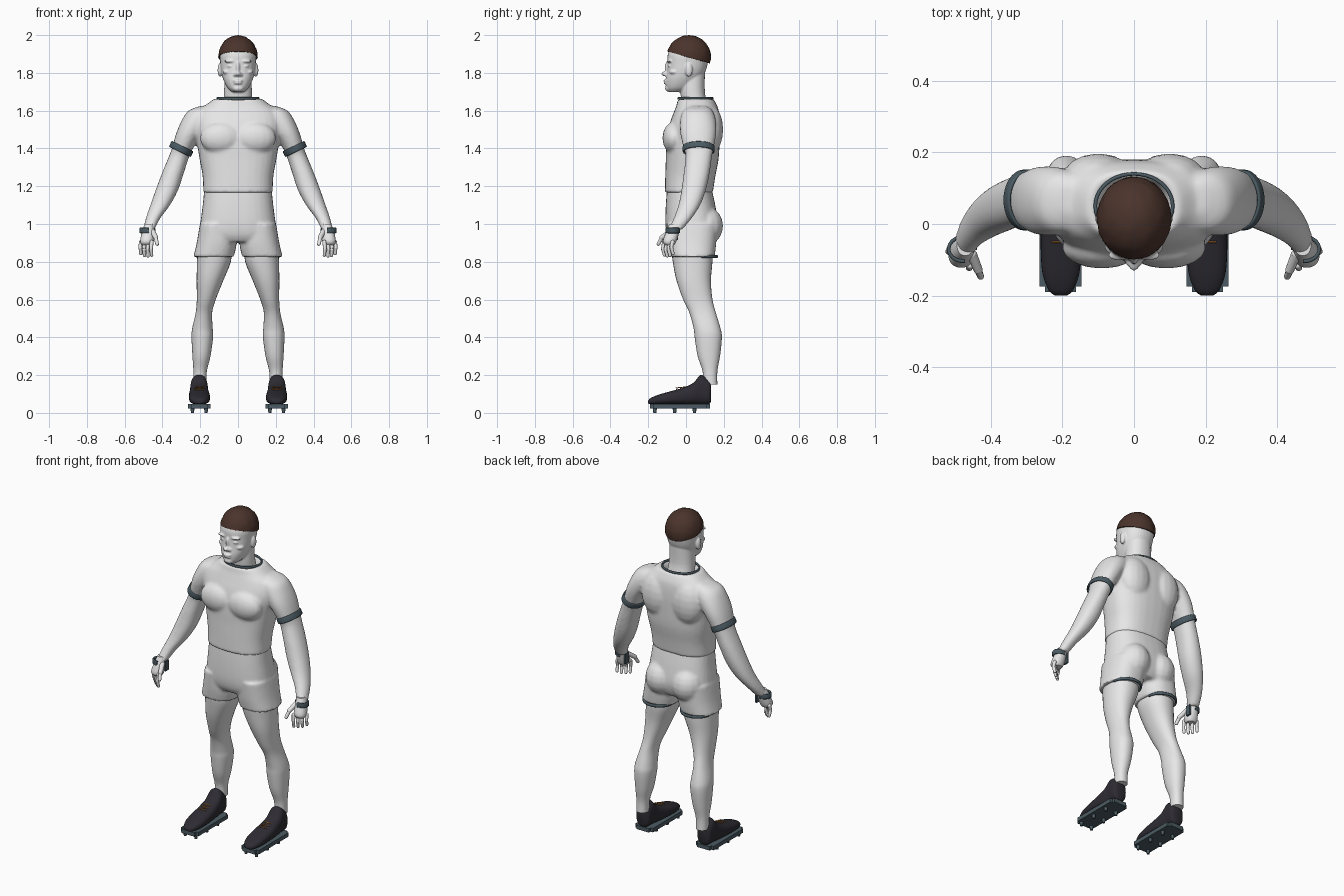
import bpy, bmesh, math, random
from mathutils import Matrix, Vector

if "Cube" in bpy.data.objects:
    bpy.data.objects.remove(bpy.data.objects["Cube"])
random.seed(4)


def material(name, r, g, b):
    m = bpy.data.materials.new(name)
    m.use_nodes = True
    m.diffuse_color = (r, g, b, 1)
    node = next(n for n in m.node_tree.nodes if n.type == 'BSDF_PRINCIPLED')
    node.inputs["Base Color"].default_value = (r, g, b, 1)
    return m


GREY = material("pale_grey", 0.8, 0.8, 0.8)
BROWN = material("dark_brown", 0.07, 0.034, 0.025)
BLACK = material("shoe_black", 0.027, 0.025, 0.033)
SLATE = material("slate_trim", 0.07, 0.105, 0.125)
TAN = material("lace_tan", 0.42, 0.17, 0.035)


def finish(bm, name, mat, smooth=True, voxel=0, relax=3):
    """Turn a bmesh into an object, optionally fused into one skin."""
    bmesh.ops.recalc_face_normals(bm, faces=bm.faces)
    mesh = bpy.data.meshes.new(name)
    bm.to_mesh(mesh)
    bm.free()
    mesh.materials.append(mat)
    for p in mesh.polygons:
        p.use_smooth = smooth
    if smooth:
        mesh.set_sharp_from_angle(angle=math.radians(50))
    ob = bpy.data.objects.new(name, mesh)
    bpy.context.collection.objects.link(ob)
    if voxel:
        r = ob.modifiers.new("fuse", 'REMESH')
        r.mode, r.voxel_size, r.use_smooth_shade = 'VOXEL', voxel, True
        s = ob.modifiers.new("relax", 'SMOOTH')
        s.factor, s.iterations = 0.5, relax
    return ob


def loft(bm, sections, s=1, power=2.2, axis='z', n=32, steps=4):
    """Skin rounded rings; each section is (along, a_min, a_max, b_min, b_max)."""
    sec = [sections[0]] + list(sections) + [sections[-1]]
    rows = []
    for i in range(1, len(sec) - 2):
        for k in range(steps):
            t = k / steps
            rows.append([0.5 * (2 * q + (r - p) * t + (2 * p - 5 * q + 4 * r - w) * t * t
                                + (3 * q - p - 3 * r + w) * t ** 3)
                         for p, q, r, w in zip(*sec[i - 1:i + 3])])
    rows.append(sections[-1])
    rings = []
    for h, a0, a1, b0, b1 in rows:
        ring = []
        for k in range(n):
            c, d = math.cos(math.tau * k / n), math.sin(math.tau * k / n)
            a = (a0 + a1) / 2 + (a1 - a0) / 2 * math.copysign(abs(c) ** (2 / power), c)
            b = (b0 + b1) / 2 + (b1 - b0) / 2 * math.copysign(abs(d) ** (2 / power), d)
            ring.append(bm.verts.new((s * a, b, h) if axis == 'z' else (s * a, h, b)))
        rings.append(ring)
    for lo, hi in zip(rings, rings[1:]):
        for k in range(n):
            bm.faces.new((lo[k], lo[k - 1], hi[k - 1], hi[k]))
    bm.faces.new(rings[0])
    bm.faces.new(rings[-1])


def sym(rows):
    return [(z, -x, x, f, b) for z, x, f, b in rows]


def blob(bm, centre, radii, seg=16):
    bmesh.ops.create_uvsphere(bm, u_segments=seg, v_segments=seg // 2 + 2, radius=1,
                              matrix=Matrix.Translation(centre) @ Matrix.Diagonal((*radii, 1)))


def bone(bm, p, q, r):
    p, q = Vector(p), Vector(q)
    rot = (q - p).to_track_quat('Z', 'Y').to_matrix().to_4x4()
    bmesh.ops.create_cone(bm, cap_ends=True, segments=12, radius1=r, radius2=r * 0.9,
                          depth=(q - p).length, matrix=Matrix.Translation((p + q) / 2) @ rot)
    blob(bm, p, (r, r, r), 12)
    blob(bm, q, (r * 0.9,) * 3, 12)


def box(bm, centre, size):
    bmesh.ops.create_cube(bm, size=1, matrix=Matrix.Translation(centre) @ Matrix.Diagonal((*size, 1)))


def trim(name, centre, rx, ry, height, thick, start=0, end=360, tilt=0):
    """Elliptical band or part band."""
    cu = bpy.data.curves.new(name, 'CURVE')
    cu.dimensions, cu.extrude, cu.bevel_depth, cu.bevel_resolution = '3D', height, thick, 2
    cu.use_fill_caps = True
    sp = cu.splines.new('POLY')
    n = 40
    sp.points.add(n - 1)
    full = end - start == 360
    sp.use_cyclic_u = full
    for k, pt in enumerate(sp.points):
        a = math.radians(start + (end - start) * k / (n if full else n - 1))
        pt.co = (rx * math.cos(a), ry * math.sin(a), 0, 1)
    cu.materials.append(SLATE)
    ob = bpy.data.objects.new(name, cu)
    ob.location, ob.rotation_euler = centre, (0, tilt, 0)
    bpy.context.collection.objects.link(ob)


# Shirt: chest, open collar, shoulders, sleeves and arms fused into one skin
bm = bmesh.new()
loft(bm, sym([(1.165, .184, -.112, .142), (1.25, .187, -.11, .155), (1.34, .203, -.107, .172),
              (1.43, .218, -.105, .178), (1.52, .235, -.09, .18), (1.59, .22, -.065, .175),
              (1.63, .17, -.05, .163), (1.665, .112, -.038, .137), (1.6, .085, -.01, .11)]), power=2.5)
for s in (1, -1):
    loft(bm, [(1.625, .15, .2, .03, .11), (1.6, .12, .262, -.015, .14), (1.55, .14, .297, -.03, .158),
              (1.48, .19, .327, -.03, .16), (1.4, .238, .35, -.012, .146), (1.36, .257, .365, -.002, .138),
              (1.27, .287, .402, -.012, .125), (1.18, .317, .436, -.024, .105),
              (1.1, .36, .464, -.04, .075), (1.03, .412, .488, -.065, .03),
              (.97, .442, .502, -.095, -.02)], s)
    blob(bm, (s * .09, -.065, 1.455), (.112, .06, .085))      # pectoral
    blob(bm, (s * .1, .13, 1.5), (.1, .067, .13))             # shoulder blade
finish(bm, "shirt_and_arms", GREY, voxel=.009, relax=5)
trim("collar_trim", (0, .05, 1.665), .108, .09, .002, .005)

# Shorts: hips, seat and two short legs
bm = bmesh.new()
loft(bm, sym([(1.19, .178, -.1, .135), (1.1, .187, -.107, .155), (1, .2, -.109, .17),
              (.94, .205, -.1, .16), (.905, .19, -.08, .14)]), power=2.5)
for s in (1, -1):
    loft(bm, [(1, .02, .202, -.1, .165), (.9, .008, .219, -.092, .16), (.826, .022, .236, -.08, .152)],
         s, power=2.4)
    blob(bm, (s * .088, .1, .99), (.095, .097, .105))         # seat
finish(bm, "shorts", GREY, voxel=.009, relax=4)

# Neck and head with facial features
bm = bmesh.new()
loft(bm, sym([(1.58, .085, 0, .12), (1.64, .078, -.02, .112), (1.7, .074, -.03, .1),
              (1.8, .07, -.03, .1)]))
loft(bm, sym([(1.698, .03, -.09, -.02), (1.72, .055, -.104, .03), (1.76, .076, -.107, .07),
              (1.8, .088, -.102, .1), (1.85, .094, -.098, .115), (1.9, .095, -.096, .12),
              (1.95, .077, -.07, .1), (1.982, .035, -.012, .05)]), power=2.25)
blob(bm, (0, -.108, 1.795), (.016, .023, .013))               # nose tip
blob(bm, (0, -.099, 1.828), (.01, .014, .034))                # nose bridge
blob(bm, (0, -.107, 1.759), (.026, .013, .006))               # lips
blob(bm, (0, -.106, 1.746), (.022, .013, .007))
blob(bm, (0, -.091, 1.718), (.03, .02, .018))                 # chin
for s in (1, -1):
    blob(bm, (s * .015, -.104, 1.79), (.01, .013, .009))      # nostril
    blob(bm, (s * .041, -.087, 1.862), (.033, .015, .008))    # brow
    blob(bm, (s * .04, -.083, 1.836), (.018, .014, .007))     # eye
    blob(bm, (s * .057, -.06, 1.805), (.025, .028, .014))     # cheekbone
    blob(bm, (s * .096, .015, 1.815), (.012, .02, .036))      # ear
finish(bm, "head", GREY, voxel=.005, relax=2)

# Close-cropped hair: a rough cap cut along the hairline
bm = bmesh.new()
bmesh.ops.create_icosphere(bm, subdivisions=4, radius=1, matrix=Matrix.Translation((0, .015, 1.885))
                           @ Matrix.Diagonal((.104, .117, .114, 1)))
bmesh.ops.bisect_plane(bm, geom=bm.verts[:] + bm.edges[:] + bm.faces[:], plane_co=(0, .015, 1.882),
                       plane_no=(0, .28, 1), clear_inner=True)
bmesh.ops.holes_fill(bm, edges=[e for e in bm.edges if e.is_boundary])
for v in bm.verts:
    v.co += Vector([random.uniform(-.0014, .0014) for _ in range(3)])
finish(bm, "hair", BROWN)

for side, s in (("left", 1), ("right", -1)):
    # Leg
    bm = bmesh.new()
    loft(bm, [(.87, .035, .215, -.078, .14), (.8, .038, .217, -.07, .14), (.7, .078, .219, -.05, .132),
              (.6, .118, .218, -.015, .14), (.53, .137, .224, .018, .158), (.45, .134, .242, .04, .182),
              (.4, .132, .246, .046, .19), (.3, .146, .241, .062, .18), (.22, .165, .236, .088, .166),
              (.15, .168, .236, .09, .166)], s)
    finish(bm, side + "_leg", GREY)
    trim(side + "_hem_trim", (s * .127, .075, .828), .088, .088, .003, .006, 5, 175)
    trim(side + "_cuff", (s * .301, .067, 1.397), .059, .08, .012, .005, tilt=-.45 * s)

    # Hand: palm, four jointed fingers and a thumb
    bm = bmesh.new()
    loft(bm, [(1, .448, .494, -.088, -.03), (.96, .444, .508, -.105, -.035),
              (.91, .446, .518, -.122, -.05), (.89, .456, .51, -.112, -.062)], s)
    for k in range(4):
        x, y, drop = .457 + .019 * k, -.116 + .015 * k, (.004, 0, .002, .012)[k]
        bone(bm, (s * x, y, .905), (s * (x + .003), y - .006, .868 + drop), .0105)
        bone(bm, (s * (x + .003), y - .006, .862 + drop), (s * x, y + .002, .831 + drop), .0095)
    bone(bm, (s * .452, -.085, .96), (s * .435, -.128, .928), .014)
    bone(bm, (s * .435, -.13, .924), (s * .428, -.146, .894), .0105)
    finish(bm, side + "_hand", GREY)
    trim(side + "_wrist_band", (s * .476, -.07, .966), s * .041, .034, .01, .005, -95, 95)
    bm = bmesh.new()
    box(bm, (s * .443, -.058, .945), (.01, .03, .062))
    finish(bm, side + "_palm_strap", SLATE, smooth=False)

    # Shoe, sole plate, studs and laces
    bm = bmesh.new()
    loft(bm, [(-.2, .188, .22, .05, .066), (-.185, .17, .238, .045, .08), (-.14, .153, .255, .044, .098),
              (-.08, .148, .26, .044, .115), (-.02, .15, .26, .044, .132), (.04, .156, .256, .044, .16),
              (.078, .16, .252, .044, .201), (.12, .162, .25, .046, .176), (.132, .175, .237, .06, .16)],
         s, power=2.5, axis='y')
    finish(bm, side + "_shoe", BLACK)
    bm = bmesh.new()
    box(bm, (s * .205, -.032, .035), (.118, .316, .024))
    bmesh.ops.bevel(bm, geom=[e for e in bm.edges if abs(e.verts[0].co.z - e.verts[1].co.z) > .01],
                    offset=.016, segments=4, affect='EDGES')
    for y in (-.165, -.06, .045):
        for x in (.169, .241):
            bmesh.ops.create_cone(bm, cap_ends=True, segments=12, radius1=.008, radius2=.011,
                                  depth=.026, matrix=Matrix.Translation((s * x, y, .013)))
    finish(bm, side + "_sole", SLATE)
    bm = bmesh.new()
    for y, z in ((-.05, .126), (-.028, .132), (-.005, .139)):
        bone(bm, (s * .182, y, z - .002), (s * .228, y, z - .002), .0028)
    bone(bm, (s * .196, -.052, .132), (s * .214, .012, .139), .0026)
    finish(bm, side + "_laces", TAN)
